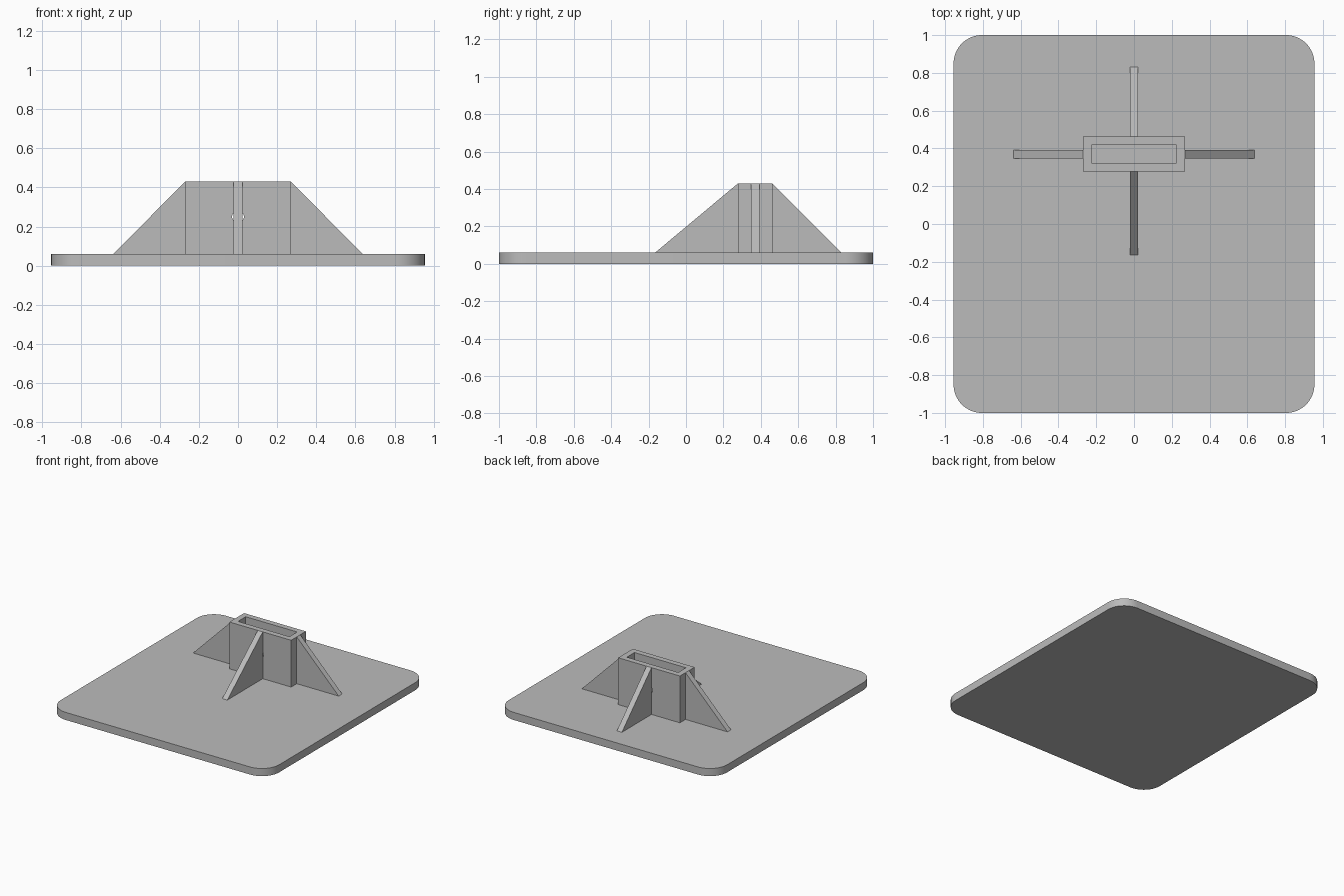
import bpy, bmesh, math
from mathutils import Vector

if "Cube" in bpy.data.objects:
    bpy.data.objects.remove(bpy.data.objects["Cube"])

grey = bpy.data.materials.new("mid grey")
grey.diffuse_color = (0.5, 0.5, 0.5, 1)
grey.use_nodes = True
grey.node_tree.nodes["Principled BSDF"].inputs["Base Color"].default_value = grey.diffuse_color

PLATE_TOP, TOP = 0.06, 0.43
CY = 0.37                      # socket centre along y
HX, HY = 0.27, 0.092           # socket half sizes
HALF_RIB = 0.022


def prism(name, points, direction):
    """Extrude a closed outline of 3D points along a direction."""
    bm = bmesh.new()
    face = bm.faces.new([bm.verts.new(p) for p in points])
    out = bmesh.ops.extrude_face_region(bm, geom=[face])
    verts = [g for g in out["geom"] if isinstance(g, bmesh.types.BMVert)]
    bmesh.ops.translate(bm, verts=verts, vec=direction)
    bmesh.ops.recalc_face_normals(bm, faces=bm.faces)
    mesh = bpy.data.meshes.new(name)
    bm.to_mesh(mesh)
    bm.free()
    mesh.materials.append(grey)
    obj = bpy.data.objects.new(name, mesh)
    bpy.context.collection.objects.link(obj)
    return obj


def box(name, hx, hy, z0, z1):
    pts = [(-hx, CY - hy, z0), (hx, CY - hy, z0), (hx, CY + hy, z0), (-hx, CY + hy, z0)]
    return prism(name, pts, (0, 0, z1 - z0))


def cut(target, cutter):
    mod = target.modifiers.new(cutter.name, 'BOOLEAN')
    mod.operation, mod.solver, mod.object = 'DIFFERENCE', 'EXACT', cutter
    cutter.hide_render = True
    cutter.hide_set(True)


# Base plate with rounded corners
R, W, D = 0.15, 0.955, 1.0
outline = []
for i, (sx, sy) in enumerate([(1, 1), (-1, 1), (-1, -1), (1, -1)]):
    for k in range(17):
        a = math.radians(90 * i + 90 * k / 16)
        outline.append((sx * (W - R) + R * math.cos(a), sy * (D - R) + R * math.sin(a), 0))
plate = prism("base_plate", outline, (0, 0, PLATE_TOP))
bpy.context.view_layer.objects.active = plate
plate.select_set(True)
bpy.ops.object.shade_smooth_by_angle(angle=math.radians(30))
plate.select_set(False)

# Rectangular socket, open at the top, with a cross hole front to back
socket = box("socket", HX, HY, PLATE_TOP, TOP)
cut(socket, box("socket_cavity_cutter", 0.225, 0.048, PLATE_TOP - 0.05, TOP + 0.1))
circle = [(0.03 * math.cos(math.tau * k / 32), CY - 0.2, 0.25 + 0.03 * math.sin(math.tau * k / 32))
          for k in range(32)]
cut(socket, prism("pin_hole_cutter", circle, (0, 0.4, 0)))

# Triangular support ribs: direction, distance to wall, distance to tip
for name, d, wall, tip in [("right_rib", (1, 0, 0), HX, 0.637), ("left_rib", (-1, 0, 0), HX, 0.637),
                           ("back_rib", (0, 1, 0), HY, 0.462), ("front_rib", (0, -1, 0), HY, 0.535)]:
    d = Vector(d)
    side = Vector((-d.y, d.x, 0))
    base = Vector((0, CY, 0)) - side * HALF_RIB
    pts = [base + d * r + Vector((0, 0, z)) for r, z in [(wall, PLATE_TOP), (tip, PLATE_TOP), (wall, TOP)]]
    prism(name, pts, side * HALF_RIB * 2)
